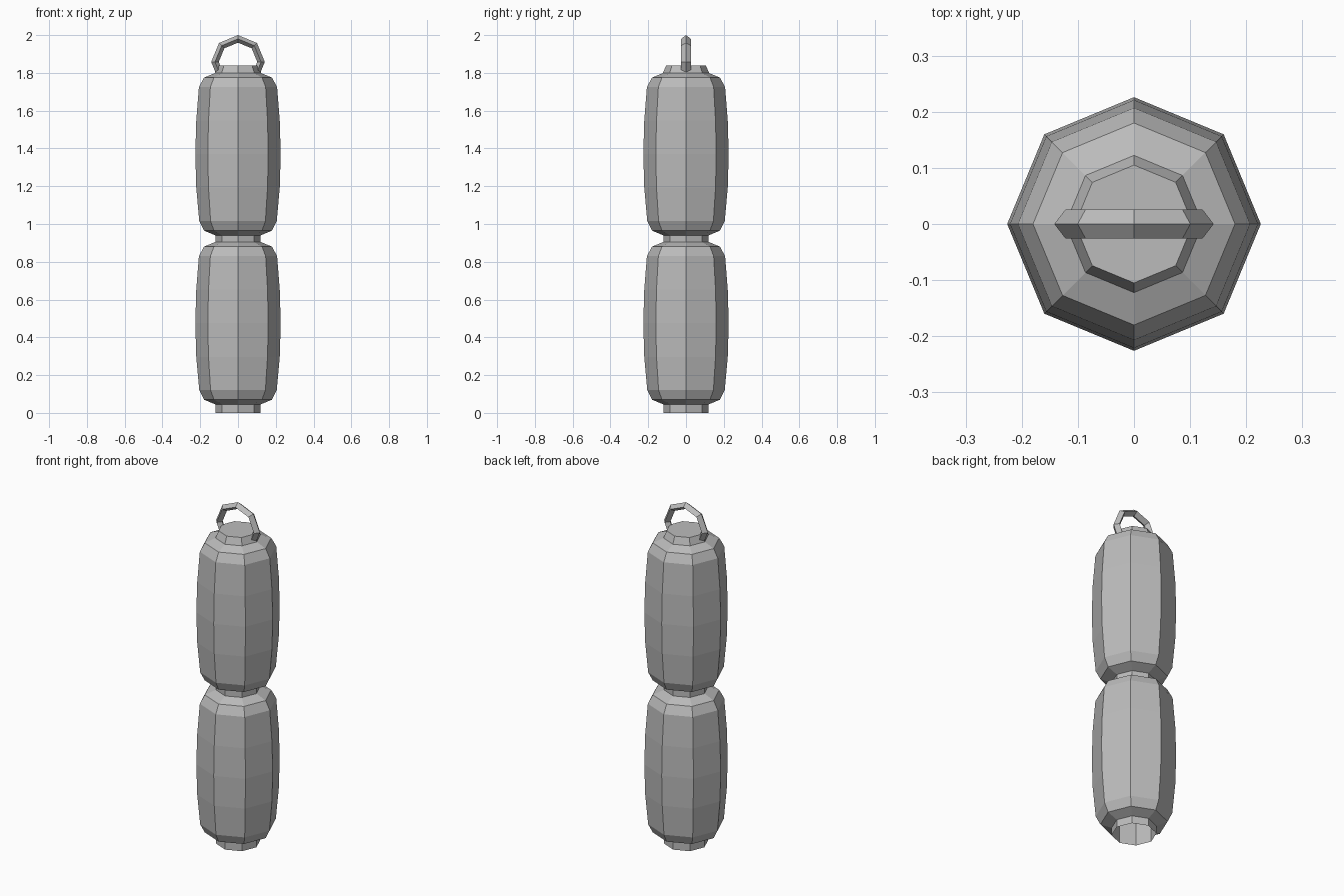
import bpy, bmesh
from math import cos, sin, tau

cube = bpy.data.objects.get("Cube")
if cube:
    bpy.data.objects.remove(cube, do_unlink=True)

SIDES = 8

grey = bpy.data.materials.new("plain grey")
grey.use_nodes = True
colour = (0.5, 0.5, 0.5, 1)
grey.diffuse_color = colour
grey.node_tree.nodes["Principled BSDF"].inputs["Base Color"].default_value = colour


def finish(name, bm, z=0):
    bmesh.ops.recalc_face_normals(bm, faces=bm.faces)
    mesh = bpy.data.meshes.new(name)
    bm.to_mesh(mesh)
    bm.free()
    mesh.materials.append(grey)
    obj = bpy.data.objects.new(name, mesh)
    obj.location.z = z
    bpy.context.collection.objects.link(obj)
    return obj


def bridge(bm, a, b):
    n = len(a)
    for i in range(n):
        j = (i + 1) % n
        bm.faces.new((a[i], a[j], b[j], b[i]))


def lathe(name, profile, z=0, cap_top=False):
    """Turn (radius, height) points into an eight-sided solid."""
    bm = bmesh.new()
    rings = [[bm.verts.new((r * cos(tau * i / SIDES), r * sin(tau * i / SIDES), h))
              for i in range(SIDES)] for r, h in profile]
    for a, b in zip(rings, rings[1:]):
        bridge(bm, a, b)
    if cap_top:
        bm.faces.new(rings[-1])
    return finish(name, bm, z)


# Two identical barrel-shaped bodies
barrel = [(0.12, 0.045), (0.18, 0.07), (0.205, 0.12), (0.221, 0.297), (0.226, 0.475),
          (0.221, 0.652), (0.207, 0.83), (0.18, 0.88), (0.12, 0.905)]
for name, z in (("lower_body", 0), ("upper_body", 0.895)):
    lathe(name, barrel, z)

# Inner tube, open at the foot, with a tapered cap
lathe("core_tube", [(0.12, 0), (0.12, 1.79)])
lathe("top_cap", [(0.124, 1.795), (0.105, 1.84)], cap_top=True)

# Hanging ring with a diamond cross-section
bm = bmesh.new()
section = [(0.142, 0), (0.122, 0.026), (0.102, 0), (0.122, -0.026)]
loops = [[bm.verts.new((r * sin(tau * i / SIDES), y, r * cos(tau * i / SIDES)))
          for r, y in section] for i in range(SIDES)]
for i in range(SIDES):
    bridge(bm, loops[i], loops[(i + 1) % SIDES])
finish("hanging_ring", bm, 1.858)
